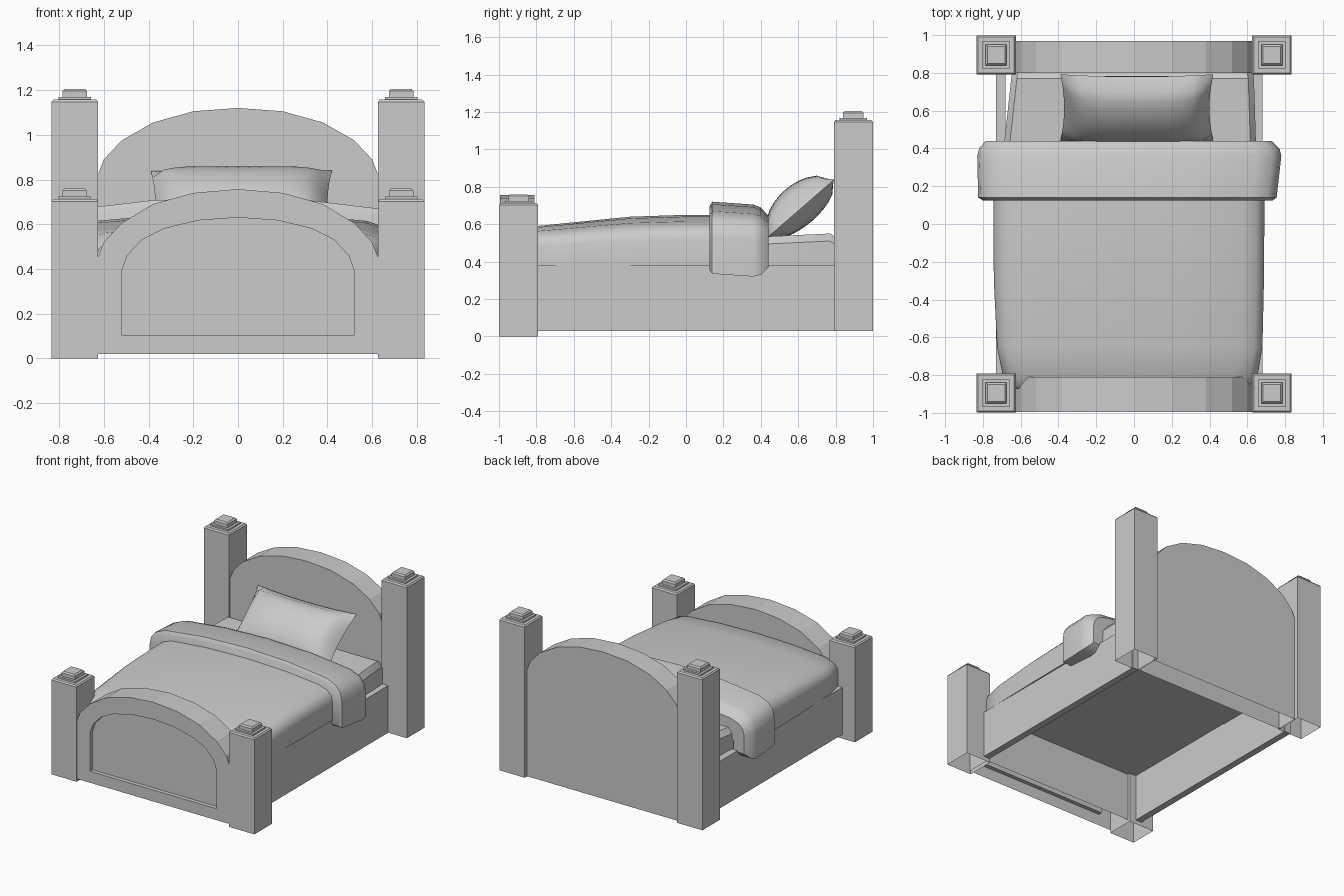
import bpy, bmesh
from math import radians, sqrt
from mathutils import Vector, Matrix

if "Cube" in bpy.data.objects:
    bpy.data.objects.remove(bpy.data.objects["Cube"])


def finish(bm, name, smooth=None, open_bottom=False):
    bmesh.ops.remove_doubles(bm, verts=bm.verts, dist=1e-5)
    bmesh.ops.recalc_face_normals(bm, faces=bm.faces)
    if open_bottom:
        low = min(v.co.z for v in bm.verts)
        bm.normal_update()
        under = [f for f in bm.faces if all(v.co.z < low + 0.005 for v in f.verts)]
        bmesh.ops.delete(bm, geom=under, context='FACES')
    me = bpy.data.meshes.new(name)
    bm.to_mesh(me)
    bm.free()
    ob = bpy.data.objects.new(name, me)
    bpy.context.collection.objects.link(ob)
    if smooth:
        bpy.ops.object.select_all(action='DESELECT')
        ob.select_set(True)
        bpy.context.view_layer.objects.active = ob
        bpy.ops.object.shade_smooth_by_angle(angle=radians(smooth))
    return ob


def loft(name, rings, smooth=None, open_bottom=False):
    """Skin closed rings of equal length and cap both ends."""
    bm = bmesh.new()
    rows = [[bm.verts.new(p) for p in r] for r in rings]
    n = len(rows[0])
    for a, b in zip(rows, rows[1:]):
        for i in range(n):
            j = (i + 1) % n
            bm.faces.new((a[i], a[j], b[j], b[i]))
    bm.faces.new(rows[0])
    bm.faces.new(rows[-1])
    return finish(bm, name, smooth, open_bottom)


def square(cx, cy, h, z):
    return [(cx - h, cy - h, z), (cx + h, cy - h, z), (cx + h, cy + h, z), (cx - h, cy + h, z)]


def box(name, x0, x1, y0, y1, z0, z1, open_bottom=False):
    corners = [(x0, y0), (x1, y0), (x1, y1), (x0, y1)]
    return loft(name, [[(x, y, z) for x, y in corners] for z in (z0, z1)], None, open_bottom)


# Four corner posts with stepped caps
for side, sx in (("left", -1), ("right", 1)):
    for end, cy, z0, z1 in (("front", -0.895, 0.0, 0.712), ("back", 0.895, 0.03, 1.157)):
        cx = sx * 0.73
        loft(f"{end}_{side}_post",
             [square(cx, cy, 0.104, z0), square(cx, cy, 0.104, z1 - 0.01), square(cx, cy, 0.096, z1)],
             None, True)
        loft(f"{end}_{side}_post_cap",
             [square(cx, cy, 0.073, z1 - 0.01), square(cx, cy, 0.073, z1 + 0.012),
              square(cx, cy, 0.055, z1 + 0.012), square(cx, cy, 0.055, z1 + 0.038),
              square(cx, cy, 0.046, z1 + 0.048)])


def arch(half, bottom, y):
    """Mirrored arch outline: half lists points from the side up to the crown."""
    right = [(half[0][0], bottom)] + half
    left = [(-x, z) for x, z in reversed(right) if x > 0]
    return [(x, y, z) for x, z in right + left]


# Arched headboard
head = [(0.635, 0.80), (0.60, 0.89), (0.52, 0.975), (0.38, 1.055), (0.20, 1.105), (0, 1.12)]
loft("headboard", [arch(head, 0.03, 0.80), arch(head, 0.03, 0.97)], None, True)

# Arched footboard with recessed panel
foot = [(0.635, 0.43), (0.60, 0.52), (0.52, 0.605), (0.38, 0.69), (0.20, 0.74), (0, 0.757)]
panel = [(0.52, 0.39), (0.495, 0.46), (0.43, 0.53), (0.33, 0.58), (0.18, 0.617), (0, 0.63)]
loft("footboard", [arch(panel, 0.105, -0.965), arch(panel, 0.105, -0.995),
                   arch(foot, 0.02, -0.995), arch(foot, 0.02, -0.81)], None, True)

# Side rails
box("left_rail", -0.73, -0.68, -0.80, 0.80, 0.03, 0.38)
box("right_rail", 0.63, 0.68, -0.80, 0.80, 0.03, 0.38)

# Mattress, visible at the head end
loft("mattress", [[(x0, y, 0.375), (x0, y, zt - 0.04), (x0 + 0.03, y, zt),
                   (x1 - 0.03, y, zt), (x1, y, zt - 0.04), (x1, y, 0.375)]
                  for y, x0, x1, zt in ((0.15, -0.70, 0.65, 0.53), (0.45, -0.685, 0.645, 0.535),
                                        (0.77, -0.65, 0.635, 0.55), (0.80, -0.645, 0.63, 0.53))], 35)

# Draped cloth cross-section, in unit width and height
HALF = [(1, 0), (1.0, 0.50), (0.985, 0.66), (0.94, 0.78), (0.84, 0.87), (0.45, 0.965), (0, 1)]
DRAPE = HALF + [(-u, v) for u, v in reversed(HALF[:-1])]


def drape(y, x0, x1, z0, z1):
    return [((x0 + x1) / 2 + u * (x1 - x0) / 2, y, z0 + v * (z1 - z0)) for u, v in DRAPE]


# Blanket
loft("blanket", [drape(*s) for s in (
    (-0.87, -0.63, 0.60, 0.38, 0.55), (-0.80, -0.695, 0.655, 0.38, 0.59),
    (-0.65, -0.725, 0.68, 0.38, 0.605), (-0.30, -0.742, 0.688, 0.38, 0.64),
    (0.0, -0.745, 0.69, 0.38, 0.65), (0.25, -0.745, 0.69, 0.38, 0.65))], 40)

# Turned-back blanket fold, a hollow band over the bed
loft("blanket_fold", [drape(*s) + drape(s[0], -0.70, 0.65, s[3], 0.50)[::-1] for s in (
    (0.125, -0.80, 0.735, 0.355, 0.695), (0.14, -0.825, 0.755, 0.335, 0.72),
    (0.36, -0.83, 0.78, 0.32, 0.705), (0.40, -0.82, 0.77, 0.33, 0.69),
    (0.44, -0.785, 0.73, 0.37, 0.645))], 40)

# Pillow leaning on the headboard: two bulged grids joined at the seam
bm = bmesh.new()
N, M = 16, 10
tilt = Matrix.Translation((0.015, 0.615, 0.685)) @ Matrix.Rotation(radians(41), 4, 'X')
for face_dir, depth in ((1, 0.13), (-1, 0.09)):
    grid = []
    for i in range(N + 1):
        row = []
        for j in range(M + 1):
            u, v = -1 + 2 * i / N, -1 + 2 * j / M
            puff = sqrt(max(0, (1 - u ** 4) * (1 - v * v)))
            x = 0.405 * u * (1 - 0.05 * (1 - v * v))
            y = 0.235 * v * (1 - 0.07 * (1 - u * u))
            row.append(bm.verts.new(tilt @ Vector((x, y, face_dir * depth * puff))))
        grid.append(row)
    for i in range(N):
        for j in range(M):
            bm.faces.new((grid[i][j], grid[i + 1][j], grid[i + 1][j + 1], grid[i][j + 1]))
finish(bm, "pillow", 60)
